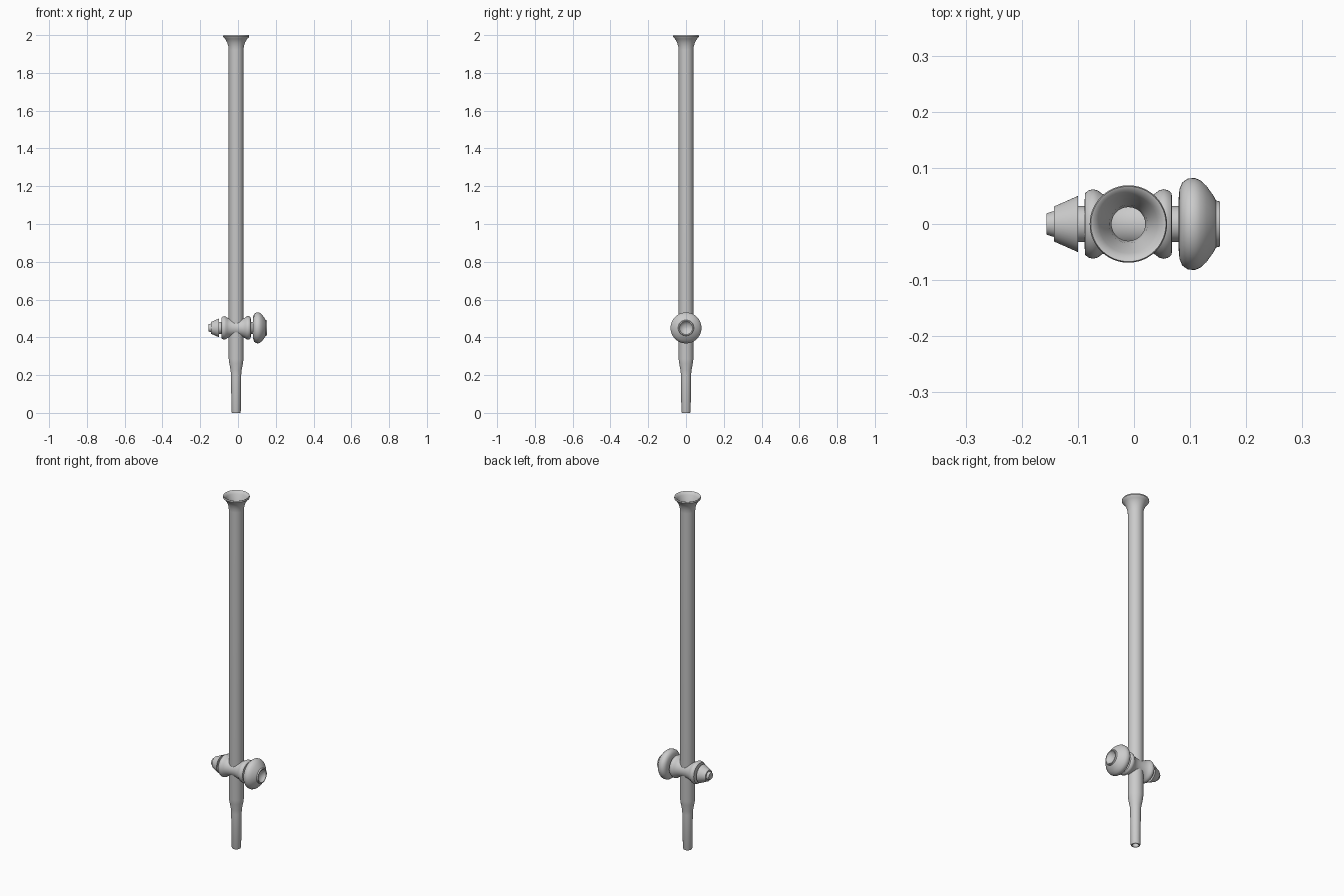
import bpy
import math
from mathutils import Matrix

old = bpy.data.objects.get("Cube")
if old:
    bpy.data.objects.remove(old, do_unlink=True)

CX, AXIS_Z = -0.01, 0.45

grey = bpy.data.materials.new("light grey")
grey.use_nodes = True
colour = (0.6, 0.6, 0.6, 1)
grey.diffuse_color = colour
grey.node_tree.nodes["Principled BSDF"].inputs["Base Color"].default_value = colour


def lathe(name, profile, along_x=False, closed=False, sides=48):
    """Spin (radius, height) points round z, or round the tap axis."""
    verts, faces = [], []
    for r, h in profile:
        for i in range(sides):
            a = math.tau * i / sides
            verts.append((r * math.cos(a), r * math.sin(a), h))
    rows = len(profile)
    for j in range(rows if closed else rows - 1):
        k = (j + 1) % rows
        for i in range(sides):
            n = (i + 1) % sides
            faces.append((j * sides + i, j * sides + n, k * sides + n, k * sides + i))
    if not closed:
        faces.append(tuple(reversed(range(sides))))
        faces.append(tuple(range((rows - 1) * sides, rows * sides)))
    mesh = bpy.data.meshes.new(name)
    mesh.from_pydata(verts, [], faces)
    if along_x:
        mesh.transform(Matrix.Rotation(math.pi / 2, 4, "Y"))
    mesh.materials.append(grey)
    obj = bpy.data.objects.new(name, mesh)
    obj.location = (0, 0, AXIS_Z) if along_x else (CX, 0, 0)
    bpy.context.collection.objects.link(obj)
    bpy.ops.object.select_all(action="DESELECT")
    obj.select_set(True)
    bpy.context.view_layer.objects.active = obj
    bpy.ops.object.shade_smooth_by_angle(angle=math.radians(35))
    return obj


# Hollow tube with drawn-out tip and flared mouth: up the outside, down the bore
outside = [(0.022, 0), (0.0245, 0.006), (0.027, 0.2), (0.029, 0.225), (0.036, 0.262),
           (0.039, 0.285), (0.039, 1.92), (0.041, 1.94), (0.047, 1.96),
           (0.058, 1.98), (0.067, 1.988), (0.069, 1.993), (0.067, 2.0)]
bore = [(0.062, 1.998), (0.052, 1.985), (0.045, 1.965), (0.034, 1.945), (0.03, 1.92),
        (0.03, 0.285), (0.019, 0.215), (0.017, 0)]
lathe("glass_tube", outside + bore, closed=True)

# Tap barrel: waisted sleeve with a rounded collar at each end
half = [(0.045, 0), (0.046, 0.02), (0.049, 0.035), (0.054, 0.047), (0.060, 0.055),
        (0.062, 0.063), (0.060, 0.071), (0.055, 0.077), (0.042, 0.078)]
barrel = [(r, CX - h) for r, h in reversed(half)] + [(r, CX + h) for r, h in half[1:]]
lathe("tap_barrel", barrel, along_x=True)

# Plug shaft joining the knob to the retaining cap
lathe("plug_shaft", [(0.032, -0.11), (0.032, 0.09)], along_x=True)

# Round tap knob with a dished end
lathe("tap_knob", [(0.04, 0.079), (0.062, 0.081), (0.074, 0.086), (0.081, 0.096),
                   (0.082, 0.108), (0.078, 0.118), (0.068, 0.129), (0.05, 0.142),
                   (0.042, 0.146), (0.040, 0.153), (0.035, 0.153), (0.03, 0.144),
                   (0.016, 0.136), (0.002, 0.133)], along_x=True)

# Conical retaining cap with a small stepped nose
lathe("retaining_cap", [(0.019, -0.156), (0.023, -0.143), (0.031, -0.143),
                        (0.050, -0.100), (0.03, -0.104)], along_x=True)
